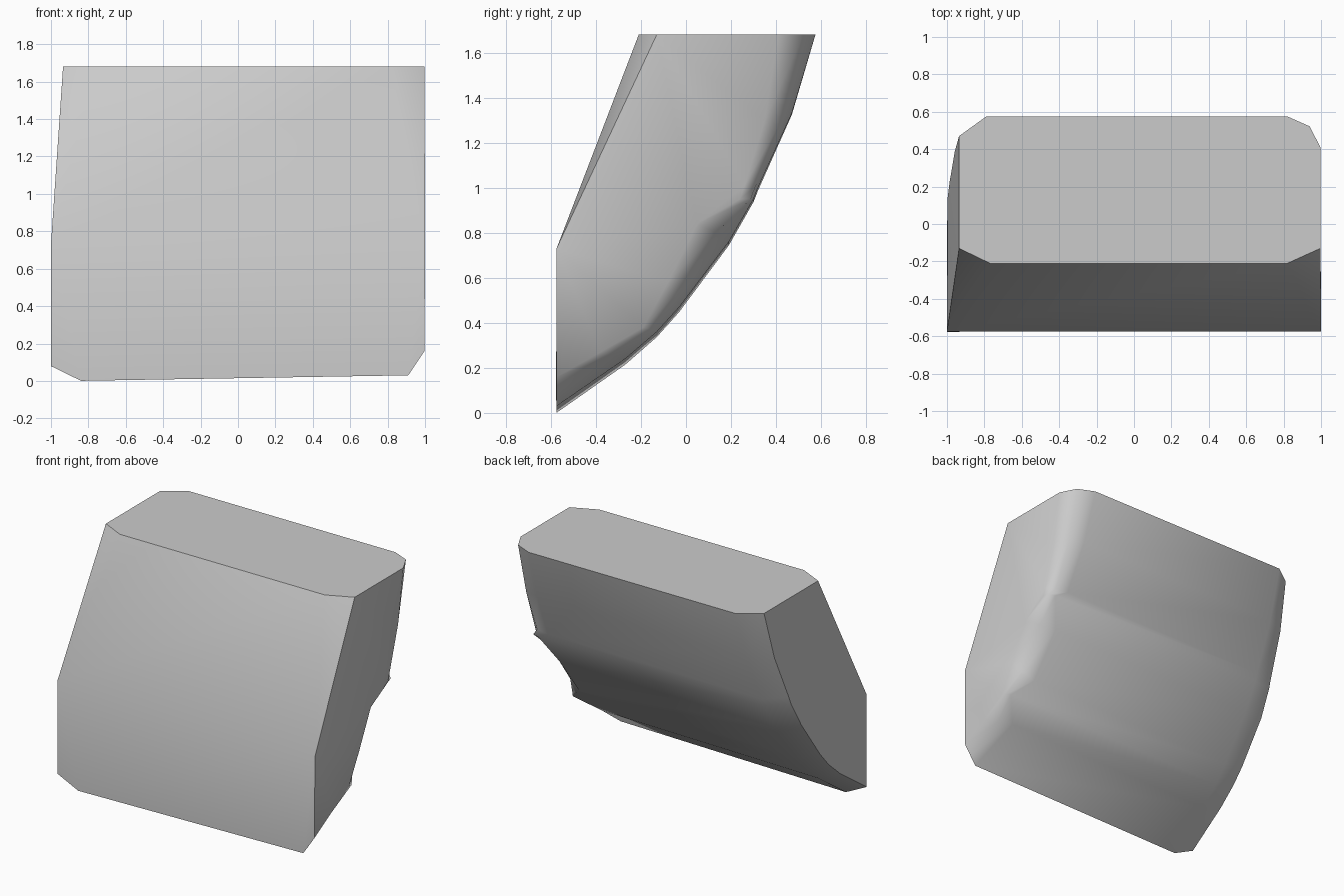
import bpy, bmesh, math

cube = bpy.data.objects.get("Cube")
if cube:
    bpy.data.objects.remove(cube, do_unlink=True)

TOP, FRONT, BEND = 1.68, -0.575, 0.73

# Curved back, bottom to top: right bevel x, back y, back z, right side y, right side z
STATIONS = [
    (0.91, FRONT, 0.03, FRONT, 0.16),
    (0.84, -0.27, 0.24, -0.38, 0.27),
    (0.97, -0.13, 0.36, -0.19, 0.38),
    (0.85, -0.03, 0.47, -0.08, 0.58),
    (0.85, 0.19, 0.76, 0.05, 0.84),
    (0.94, 0.30, 0.95, 0.24, 0.95),
    (0.85, 0.32, 1.00, 0.26, 1.01),
    (0.83, 0.47, 1.33, 0.35, 1.30),
    (0.82, 0.575, TOP, 0.41, TOP),
]


def left_x(z):
    """Left-hand wall leans inward above the front bend."""
    return -1 + 0.068 * max(0, z - BEND)


bm = bmesh.new()

# Rows across the back: right side, rounded corner, right bevel, left bevel, left side
rows = []
for x, y, z, side_y, side_z in STATIONS:
    t = z / TOP
    low = 0.03 * (1 - t)
    side_left_z = z + 0.05 * (1 - t)
    points = [
        (0.997, side_y, side_z),
        ((0.997 + x) / 2 + 0.03 * t, (y + side_y) / 2 + 0.03 * t, (z + side_z) / 2),
        (x, y, z),
        (-0.84 + 0.05 * t, y, max(0, z - low)),
        (left_x(side_left_z), y - 0.105 * t, side_left_z),
    ]
    rows.append([bm.verts.new(p) for p in points])

for lower, upper in zip(rows, rows[1:]):
    for i in range(len(lower) - 1):
        bm.faces.new((lower[i], upper[i], upper[i + 1], lower[i + 1]))

# Front corners at the bend and along the top edge
bend_l, bend_r, top_l, in_l, in_r, top_r = [bm.verts.new(p) for p in (
    (-1, FRONT, BEND), (1, FRONT, BEND),
    (left_x(TOP), -0.13, TOP), (-0.77, -0.21, TOP),
    (0.82, -0.21, TOP), (0.997, -0.13, TOP))]

# Front panels, corner facets, top and side walls
bm.faces.new([bend_l, bend_r] + rows[0])
bm.faces.new((bend_l, bend_r, in_r, in_l))
bm.faces.new((bend_r, top_r, in_r))
bm.faces.new((bend_l, in_l, top_l))
bm.faces.new([top_l, in_l, in_r, top_r] + rows[-1])
bm.faces.new([bend_r] + [r[0] for r in rows] + [top_r])
bm.faces.new([bend_l] + [r[-1] for r in rows] + [top_l])

bmesh.ops.recalc_face_normals(bm, faces=bm.faces)
bmesh.ops.triangulate(bm, faces=[f for f in bm.faces if len(f.verts) > 4])

mesh = bpy.data.meshes.new("curved_block")
bm.to_mesh(mesh)
bm.free()
block = bpy.data.objects.new("curved_block", mesh)
bpy.context.collection.objects.link(block)

# Plain grey finish
grey = bpy.data.materials.new("plain_grey")
grey.use_nodes = True
colour = (0.6, 0.6, 0.6, 1)
grey.diffuse_color = colour
grey.node_tree.nodes["Principled BSDF"].inputs["Base Color"].default_value = colour
mesh.materials.append(grey)

bpy.ops.object.select_all(action="DESELECT")
block.select_set(True)
bpy.context.view_layer.objects.active = block
bpy.ops.object.shade_smooth_by_angle(angle=math.radians(50))
